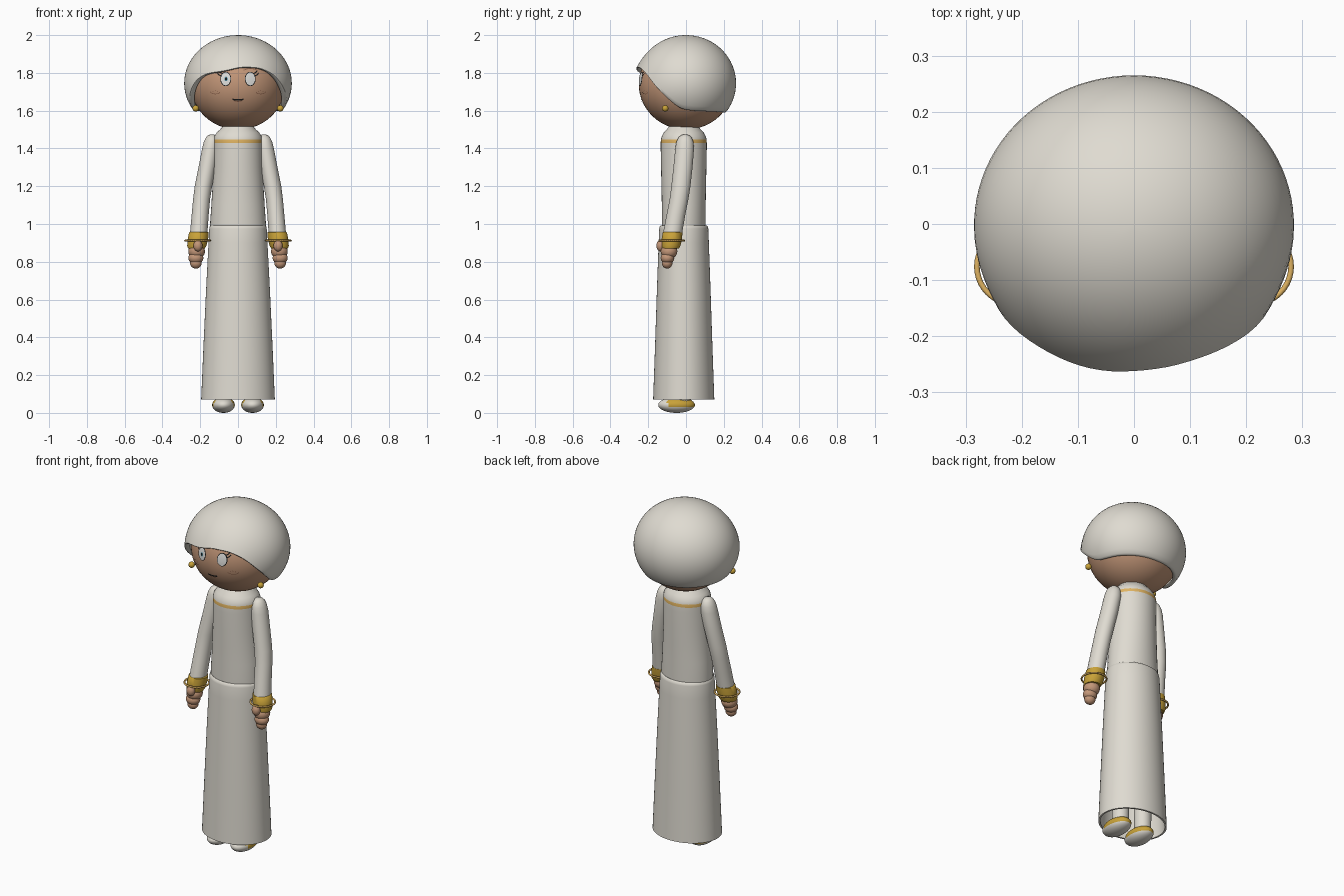
import bpy, bmesh
from math import sin, cos, pi, acos, sqrt, radians, hypot

cube = bpy.data.objects.get("Cube")
if cube:
    bpy.data.objects.remove(cube)


def material(name, r, g, b):
    m = bpy.data.materials.new(name)
    m.use_nodes = True
    m.diffuse_color = (r, g, b, 1)
    m.node_tree.nodes["Principled BSDF"].inputs["Base Color"].default_value = (r, g, b, 1)
    return m


WHITE = material("warm_white", 0.74, 0.71, 0.64)
SKIN = material("skin", 0.55, 0.31, 0.19)
GOLD = material("gold", 0.58, 0.36, 0.04)
TRIM = material("light_gold", 0.74, 0.45, 0.12)
BLACK = material("black", 0.01, 0.01, 0.01)
EYE = material("eye_white", 0.72, 0.72, 0.70)
BLUE = material("iris_blue", 0.10, 0.32, 0.42)
BROWN = material("freckle_brown", 0.26, 0.12, 0.07)


def finish(obj, name, *mats, angle=50):
    obj.name = name
    for m in mats:
        obj.data.materials.append(m)
    bpy.ops.object.select_all(action="DESELECT")
    obj.select_set(True)
    bpy.context.view_layer.objects.active = obj
    bpy.ops.object.shade_smooth_by_angle(angle=radians(angle))
    return obj


def mesh_object(name, bm, *mats, angle=50):
    bmesh.ops.recalc_face_normals(bm, faces=bm.faces)
    me = bpy.data.meshes.new(name)
    bm.to_mesh(me)
    bm.free()
    obj = bpy.data.objects.new(name, me)
    bpy.context.collection.objects.link(obj)
    return finish(obj, name, *mats, angle=angle)


def bridge(bm, rings):
    n = len(rings[0])
    for a, b in zip(rings, rings[1:]):
        for i in range(n):
            j = (i + 1) % n
            bm.faces.new((a[i], a[j], b[j], b[i]))


def loft(name, sections, *mats, caps=True, n=40, angle=50):
    """Sections are (z, centre x, centre y, radius x, radius y)."""
    bm = bmesh.new()
    rings = [[bm.verts.new((cx + rx * cos(2 * pi * i / n), cy + ry * sin(2 * pi * i / n), z))
              for i in range(n)] for z, cx, cy, rx, ry in sections]
    bridge(bm, rings)
    if caps:
        bm.faces.new(rings[0])
        bm.faces.new(rings[-1])
    return mesh_object(name, bm, *mats, angle=angle)


def ball(name, loc, scale, *mats, seg=32, rings=20):
    bpy.ops.mesh.primitive_uv_sphere_add(segments=seg, ring_count=rings, radius=1, location=loc)
    obj = bpy.context.object
    obj.scale = scale
    return finish(obj, name, *mats, angle=80)


# Head
HC, HX, HZ = 1.74, 0.25, 0.24
ball("head", (0, 0, HC), (HX, HX, HZ), SKIN, seg=48, rings=32)

# Hair cap, with a hem that sweeps up over the face
HEM = [(-180, 1.595), (-100, 1.605), (-82, 1.615), (-67, 1.67), (-53, 1.745), (-42, 1.785), (-32, 1.80),
       (-15, 1.81), (3, 1.832), (24, 1.828), (40, 1.795), (53, 1.735), (67, 1.67), (82, 1.615),
       (100, 1.605), (180, 1.595)]


def hem_height(deg):
    for (a, za), (b, zb) in zip(HEM, HEM[1:]):
        if a <= deg <= b:
            return za + (zb - za) * (deg - a) / (b - a)
    return HEM[-1][1]


def hair_point(t, v, inset):
    # average nearby hem heights for a soft curve
    near = [hem_height((t + d + 180) % 360 - 180) for d in (-6, -3, 0, 3, 6)]
    phi = v * acos((sum(near) / len(near) - 1.745) / 0.255)
    a = radians(t)
    flare = inset * (1 + 0.045 * v ** 4 * max(0, cos(a)))
    return (0.285 * sin(phi) * sin(a) * flare, -0.265 * sin(phi) * cos(a) * flare,
            1.745 + 0.255 * cos(phi))


bm = bmesh.new()
steps = [(i / 24, 1) for i in range(1, 25)] + [(1.012, 0.98), (1.012, 0.95), (1, 0.9), (0.9, 0.88)]
rings = [[bm.verts.new(hair_point(t, v, k)) for t in range(-180, 180, 4)] for v, k in steps]
bridge(bm, rings)
top = bm.verts.new((0, 0, 2))
for i, v in enumerate(rings[0]):
    bm.faces.new((top, rings[0][i - 1], v))
mesh_object("hair", bm, WHITE)


# Painted face details laid on the head surface
def on_face(bm, x, z, lift):
    y = HX * sqrt(max(0, 1 - (x / HX) ** 2 - ((z - HC) / HZ) ** 2))
    return bm.verts.new((x, -y - lift, z))


def face_disc(name, x, z, rx, rz, mat, lift):
    bm = bmesh.new()
    n = 28
    rings = [[on_face(bm, x + k * rx * cos(2 * pi * i / n), z + k * rz * sin(2 * pi * i / n), lift)
              for i in range(n)] for k in (1, 0.66, 0.33)]
    bridge(bm, rings)
    bm.faces.new(rings[-1])
    obj = mesh_object(name, bm, mat)
    if obj.data.polygons[0].normal.y > 0:
        obj.data.flip_normals()


def face_stroke(name, pts, width, mat, lift=0.003):
    bm = bmesh.new()
    pairs = []
    for i, (x, z) in enumerate(pts):
        (ax, az), (bx, bz) = pts[max(i - 1, 0)], pts[min(i + 1, len(pts) - 1)]
        d = hypot(bx - ax, bz - az)
        nx, nz = -(bz - az) / d * width / 2, (bx - ax) / d * width / 2
        pairs.append((on_face(bm, x + nx, z + nz, lift), on_face(bm, x - nx, z - nz, lift)))
    for (a, b), (c, d) in zip(pairs, pairs[1:]):
        bm.faces.new((a, b, d, c))
    obj = mesh_object(name, bm, mat)
    if obj.data.polygons[0].normal.y > 0:
        obj.data.flip_normals()


for s, side in ((1, "left"), (-1, "right")):
    face_disc(side + "_eye_outline", s * 0.065, 1.768, 0.029, 0.038, BLACK, 0.002)
    face_disc(side + "_eye", s * 0.065, 1.768, 0.025, 0.034, EYE, 0.004)
    for k in (0, 1):
        face_stroke(f"{side}_lash_{k}", [(s * (0.083 + 0.008 * k), 1.796 - 0.012 * k),
                                         (s * (0.095 + 0.008 * k), 1.803 - 0.012 * k),
                                         (s * (0.101 + 0.008 * k), 1.812 - 0.012 * k)], 0.006, BLACK)
    face_stroke(side + "_brow", [(s * (0.03 + 0.012 * i), 1.815 + 0.008 * sin(pi * i / 6))
                                 for i in range(7)], 0.004, BROWN)
    face_stroke(side + "_cheek_line", [(s * (0.12 + 0.025 * cos(pi * i / 8)), 1.70 - 0.012 * sin(pi * i / 8))
                                       for i in range(9)], 0.003, BROWN)
    for k in range(3):
        face_disc(f"{side}_freckle_{k}", s * (0.108 + 0.012 * k), 1.703 + 0.005 * (k % 2),
                  0.0025, 0.0025, BROWN, 0.002)
face_disc("iris", -0.063, 1.768, 0.009, 0.012, BLUE, 0.0055)
face_disc("pupil", -0.063, 1.768, 0.006, 0.008, BLACK, 0.007)
face_stroke("mouth", [(-0.03 + 0.0075 * i, 1.66 - 0.003 * sin(pi * i / 8)) for i in range(9)], 0.008, BLACK)
face_stroke("lower_lip", [(-0.02 + 0.005 * i, 1.652 - 0.003 * sin(pi * i / 8)) for i in range(9)], 0.004, BROWN)

# Bodice with a gold neckline
CY = -0.012
bodice = loft("bodice", [(z, 0, CY, rx, ry) for z, rx, ry in (
    (0.95, 0.145, 0.115), (1.0, 0.148, 0.116), (1.1, 0.141, 0.116), (1.2, 0.135, 0.118),
    (1.3, 0.131, 0.12), (1.4, 0.13, 0.122), (1.43, 0.13, 0.122), (1.448, 0.13, 0.121),
    (1.465, 0.125, 0.116), (1.485, 0.112, 0.105), (1.5, 0.095, 0.09), (1.53, 0.07, 0.07))], WHITE, TRIM)
for p in bodice.data.polygons:
    p.material_index = int(1.43 < p.center.z < 1.448)

# Hollow skirt
loft("skirt", [(z, 0, CY, rx, ry) for z, rx, ry in (
    (0.9, 0.14, 0.115), (0.07, 0.185, 0.152), (0.07, 0.195, 0.162), (0.35, 0.183, 0.152), (0.65, 0.169, 0.142),
    (0.9, 0.156, 0.133), (0.975, 0.152, 0.13), (0.988, 0.149, 0.127), (0.993, 0.142, 0.12),
    (0.985, 0.13, 0.105))], WHITE, caps=False, n=56)

for s, side in ((1, "left"), (-1, "right")):
    # Sleeve
    loft(side + "_sleeve", [(z, s * x, y, r, r * 1.1) for z, x, y, r in (
        (1.474, 0.138, -0.005, 0.008), (1.47, 0.138, -0.005, 0.02), (1.458, 0.138, -0.005, 0.032),
        (1.435, 0.14, -0.006, 0.041), (1.4, 0.145, -0.007, 0.045), (1.3, 0.163, -0.016, 0.046),
        (1.2, 0.183, -0.027, 0.046), (1.13, 0.193, -0.037, 0.045), (1.05, 0.2, -0.053, 0.045),
        (0.94, 0.209, -0.073, 0.046))], WHITE, n=28)
    # Cuff and bangle
    loft(side + "_cuff", [(z, s * x, y, r, r) for z, x, y, r in (
        (0.958, 0.207, -0.071, 0.047), (0.955, 0.207, -0.071, 0.052), (0.92, 0.212, -0.075, 0.054),
        (0.885, 0.218, -0.08, 0.051), (0.87, 0.22, -0.082, 0.044))], GOLD, n=28)
    bpy.ops.mesh.primitive_torus_add(location=(s * 0.214, -0.076, 0.912), major_radius=0.066,
                                     minor_radius=0.005, major_segments=40, minor_segments=10)
    finish(bpy.context.object, side + "_bangle", TRIM)
    # Hand
    ball(side + "_palm", (s * 0.219, -0.09, 0.855), (0.044, 0.044, 0.04), SKIN)
    ball(side + "_thumb", (s * 0.212, -0.135, 0.885), (0.024, 0.022, 0.03), SKIN)
    ball(side + "_fingers", (s * 0.223, -0.098, 0.82), (0.04, 0.036, 0.032), SKIN)
    ball(side + "_fingertips", (s * 0.223, -0.1, 0.793), (0.031, 0.028, 0.029), SKIN)
    # Earring
    ball(side + "_earring", (s * 0.224, -0.11, 1.612), (0.017, 0.017, 0.017), GOLD, seg=20, rings=12)
    # Leg and shoe
    loft(side + "_leg", [(0.05, s * 0.077, -0.02, 0.045, 0.045),
                         (0.9, s * 0.077, -0.02, 0.055, 0.055)], WHITE, n=24)
    shoe = ball(side + "_shoe", (s * 0.077, -0.05, 0.042), (0.06, 0.097, 0.042), WHITE, GOLD, seg=40, rings=24)
    for p in shoe.data.polygons:
        p.material_index = int(-0.25 < p.center.z < 0.6 and p.center.y > -0.5)
